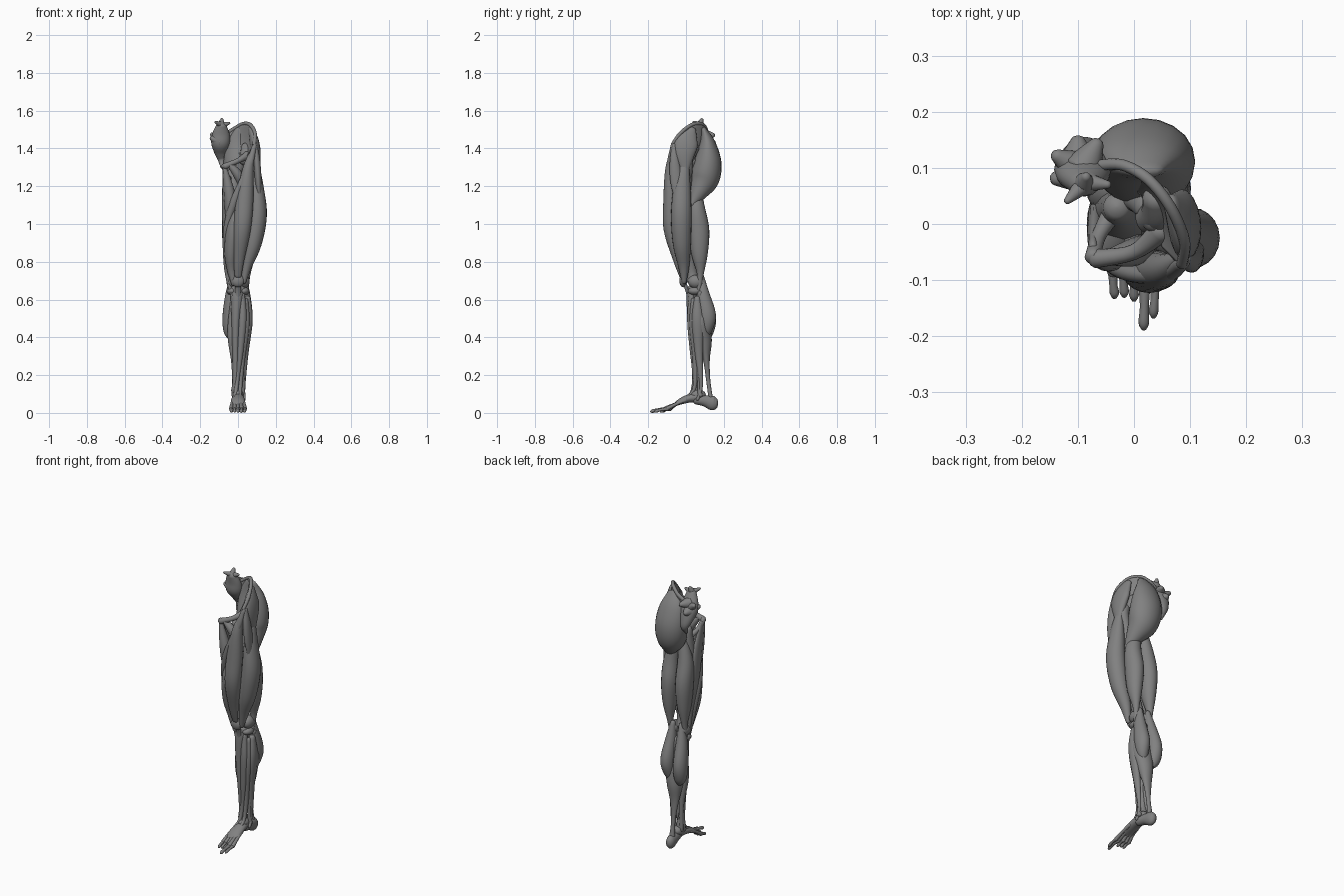
import bpy, bmesh
from math import sin, cos, pi
from mathutils import Vector

X, Y, Z = Vector((1, 0, 0)), Vector((0, 1, 0)), Vector((0, 0, 1))
grey = bpy.data.materials.new("dark_grey")
grey.diffuse_color = (.22, .22, .22, 1)


def finish(name, bm):
    bmesh.ops.recalc_face_normals(bm, faces=bm.faces)
    me = bpy.data.meshes.new(name)
    bm.to_mesh(me)
    bm.free()
    me.materials.append(grey)
    for p in me.polygons:
        p.use_smooth = True
    ob = bpy.data.objects.new(name, me)
    bpy.context.collection.objects.link(ob)
    return ob


def spline(pts, sub=5):
    """Catmull-Rom through tuples of any length."""
    p = [pts[0]] + list(pts) + [pts[-1]]
    out = []
    for i in range(1, len(p) - 2):
        for s in range(sub):
            t = s / sub
            out.append([0.5 * (2 * b + (c - a) * t + (2 * a - 5 * b + 4 * c - d) * t * t
                        + (3 * b - a - 3 * c + d) * t ** 3)
                        for a, b, c, d in zip(p[i - 1], p[i], p[i + 1], p[i + 2])])
    return out + [list(pts[-1])]


def loft(name, pts, ref=X, n=20):
    """Elliptical tube; r1 lies along ref, r2 across it, with rounded ends."""
    q = spline([p if len(p) == 5 else (*p, p[3]) for p in pts])
    c = [Vector(a[:3]) for a in q]
    bm, rings = bmesh.new(), []

    def ring(o, t, r1, r2):
        u = (ref - t * ref.dot(t)).normalized()
        w = t.cross(u)
        rings.append([bm.verts.new(o + u * r1 * cos(2 * pi * k / n) + w * r2 * sin(2 * pi * k / n))
                      for k in range(n)])
    last = len(q) - 1
    for i, a in enumerate(q):
        t = (c[min(i + 1, last)] - c[max(i - 1, 0)]).normalized()
        r1, r2 = max(a[3], .003), max(a[4], .003)
        m = min(r1, r2) * .6
        if i == 0:
            for f, d in ((.1, 1), (.7, .7)):
                ring(c[i] - t * m * d, t, r1 * f, r2 * f)
        ring(c[i], t, r1, r2)
        if i == last:
            for f, d in ((.7, .7), (.1, 1)):
                ring(c[i] + t * m * d, t, r1 * f, r2 * f)
    for a, b in zip(rings, rings[1:]):
        for k in range(n):
            bm.faces.new((a[k], a[(k + 1) % n], b[(k + 1) % n], b[k]))
    bm.faces.new(rings[0])
    bm.faces.new(rings[-1])
    return finish(name, bm)


def sheet(name, top, mid, low, thick):
    """Curved plate between three splines, thickened."""
    rows = list(zip(*[spline(r) for r in (top, mid, low)]))
    bm = bmesh.new()
    grid = [[bm.verts.new(v) for v in spline(r, 4)] for r in rows]
    for a, b in zip(grid, grid[1:]):
        for k in range(len(a) - 1):
            bm.faces.new((a[k], a[k + 1], b[k + 1], b[k]))
    ob = finish(name, bm)
    mod = ob.modifiers.new("thickness", 'SOLIDIFY')
    mod.thickness, mod.offset = thick, 0


def ball(name, loc, size):
    bm = bmesh.new()
    bmesh.ops.create_uvsphere(bm, u_segments=20, v_segments=12, radius=1)
    for v in bm.verts:
        v.co = Vector([a * b + o for a, b, o in zip(v.co, size, loc)])
    return finish(name, bm)


# Pelvis: hip blade with crest, socket, pubic ring
crest = [(-.06, .105, 1.48), (-.02, .105, 1.505), (.025, .08, 1.53), (.065, .03, 1.525), (.09, -.03, 1.48), (.085, -.072, 1.42)]
sheet("hip_blade", crest,
      [(-.06, .1, 1.43), (-.015, .095, 1.44), (.025, .075, 1.44), (.058, .03, 1.44), (.075, -.02, 1.42), (.075, -.06, 1.395)],
      [(-.055, .1, 1.38), (-.01, .08, 1.38), (.02, .05, 1.36), (.035, .03, 1.35), (.045, -.0, 1.35), (.055, -.04, 1.36)], .014)
loft("hip_crest", [(*p, .01) for p in crest], Z, 12)
loft("hip_socket", [(.04, .05, 1.41, .025), (.045, .02, 1.37, .033), (.03, .01, 1.33, .03)])
loft("pubic_bar", [(.05, -.01, 1.365, .022), (.0, -.05, 1.335, .014), (-.07, -.062, 1.305, .017)], Z)
loft("sit_bone_ring", [(-.073, -.06, 1.31, .015), (-.062, -.02, 1.26, .013), (-.03, .03, 1.23, .02),
                       (.0, .045, 1.28, .022), (.03, .03, 1.34, .028)], X)

# Sacrum with its knobbly processes
loft("sacrum", [(-.088, .07, 1.525, .026, .022), (-.09, .085, 1.48, .045, .03), (-.092, .1, 1.43, .05, .04),
                (-.09, .125, 1.38, .036, .028), (-.085, .135, 1.34, .022, .018), (-.085, .115, 1.3, .008)])
for i, (a, b, r) in enumerate([((-.09, .07, 1.525), (-.12, .04, 1.54), .01), ((-.09, .07, 1.52), (-.085, .085, 1.555), .013),
                               ((-.09, .075, 1.52), (-.045, .07, 1.535), .011), ((-.1, .1, 1.45), (-.14, .123, 1.475), .018),
                               ((-.1, .09, 1.44), (-.142, .08, 1.455), .02), ((-.1, .11, 1.43), (-.1, .15, 1.43), .022),
                               ((-.09, .1, 1.47), (-.065, .145, 1.47), .02)]):
    mid = [(p + q) / 2 for p, q in zip(a, b)]
    loft(f"sacrum_process_{i}", [(*a, r * 1.7), (*mid, r * 1.2), (*b, r * .6)], Vector((.3, .5, .8)), 12)

# Buttock and outer hip
loft("buttock", [(.02, .093, 1.505, .03, .012), (.012, .113, 1.43, .072, .042), (.015, .116, 1.33, .091, .072),
                 (.025, .1, 1.24, .084, .076), (.05, .068, 1.17, .05, .05), (.075, .03, 1.1, .015)])
loft("outer_hip", [(.065, .035, 1.505, .012, .02), (.085, .005, 1.44, .025, .06), (.094, -.008, 1.37, .026, .055),
                   (.1, -.005, 1.28, .014, .02)])
loft("hip_strap", [(.09, -.06, 1.42, .012, .014), (.1, -.06, 1.33, .018, .026), (.108, -.05, 1.22, .017, .032),
                   (.115, -.03, 1.1, .01, .02)])

# Thigh bone and front thigh
loft("thigh_bone", [(.03, .01, 1.37, .025), (.08, .01, 1.33, .028), (.05, 0, 1.2, .03),
                    (.03, .0, .95, .035), (.0, .03, .75, .03), (0, .04, .7, .045, .035)])
loft("front_thigh", [(.085, -.06, 1.4, .01), (.055, -.08, 1.3, .028, .028), (.035, -.083, 1.12, .046, .037),
                     (.022, -.08, .97, .045, .038), (.005, -.048, .81, .028, .02), (0, -.025, .72, .017, .009)])
loft("outer_thigh", [(.097, -.005, 1.33, .013, .02), (.1, -.02, 1.2, .035, .044), (.104, -.025, 1.05, .049, .054),
                     (.08, -.022, .9, .046, .048), (.048, -.012, .78, .027, .03), (.03, -.01, .69, .012)])
loft("inner_front_thigh", [(.02, -.045, 1.2, .02), (-.015, -.05, 1.0, .042), (-.036, -.028, .86, .036, .042),
                           (-.034, -.01, .76, .025, .028), (-.022, -.01, .68, .012)])
loft("strap_thigh", [(.088, -.068, 1.42, .012), (.05, -.092, 1.28, .02, .015), (-.02, -.08, 1.12, .021, .018),
                     (-.06, -.035, .97, .018, .024), (-.062, .02, .8, .015, .02), (-.047, .03, .68, .01),
                     (-.02, .018, .59, .008)])

# Inner thigh
loft("groin_upper", [(-.05, -.06, 1.32, .012), (0, -.05, 1.26, .025), (.03, -.03, 1.18, .015)])
loft("groin_long", [(-.07, -.06, 1.3, .01), (-.045, -.055, 1.16, .03, .03), (-.03, -.035, 1.02, .032), (0, 0, .85, .012)])
loft("inner_strap", [(-.073, -.045, 1.3, .008, .014), (-.068, -.012, 1.15, .016, .038), (-.066, .01, 1.0, .017, .038),
                     (-.063, .035, .85, .012, .022), (-.05, .045, .7, .01), (-.02, .025, .58, .007)])
loft("deep_inner_thigh", [(-.03, .03, 1.28, .025), (-.02, .02, 1.1, .052, .05), (-.03, .02, .95, .042), (-.04, .03, .75, .014)])

# Hamstrings: outer and inner
for side, s, x in (("outer", 1, .016), ("inner", -1, 0)):
    loft(f"{side}_hamstring", [(.01 * s, .05, 1.25, .02), (.035 * s + x, .055, 1.1, .042, .042),
                               (.038 * s + x, .068, .97, .047, .055), (.039 * s + x, .072, .84, .037, .043),
                               (.044 * s + x / 3, .076, .73, .016, .017), (.045 * s, .065, .63, .01)])

# Knee
for side, s in (("outer", 1), ("inner", -1)):
    ball(f"{side}_knee_knob", (.032 * s, .055, .695), (.03, .045, .036))
    ball(f"{side}_shin_knob", (.03 * s, .05, .645), (.03, .04, .022))
ball("kneecap", (0, -.015, .7), (.034, .02, .035))
loft("kneecap_tendon", [(0, -.008, .69, .018, .01), (0, .008, .64, .015, .009), (-.003, .014, .59, .011, .007)])

# Lower leg bones and muscles
loft("shin_bone", [(0, .045, .66, .045, .036), (-.005, .037, .6, .034), (-.012, .035, .45, .021, .024),
                   (-.012, .054, .2, .016, .018), (-.01, .06, .12, .026, .024), (-.022, .06, .09, .014)])
loft("calf_bone", [(.05, .075, .64, .014), (.042, .07, .55, .009), (.035, .065, .35, .009),
                   (.025, .07, .15, .01), (.028, .076, .09, .013)])
loft("front_shin", [(.022, .03, .63, .014), (.025, .028, .5, .022, .022), (.014, .037, .35, .019),
                    (0, .044, .2, .011), (-.012, .032, .11, .01), (-.022, .0, .08, .009)])
loft("outer_shin", [(.05, .06, .61, .016), (.056, .062, .49, .022, .032), (.039, .068, .32, .017, .022),
                    (.03, .08, .14, .009), (.033, .06, .07, .008)])
loft("toe_lifter", [(.04, .04, .6, .013), (.042, .04, .47, .02, .022), (.022, .05, .28, .015), (.012, .044, .13, .01),
                    (.012, .0, .082, .007)])
loft("deep_calf", [(-.02, .06, .58, .022), (-.035, .06, .42, .021, .024), (-.02, .07, .25, .014), (-.024, .075, .1, .009)])
loft("flat_calf", [(0, .08, .64, .03, .02), (.012, .08, .5, .062, .042), (.005, .095, .38, .046, .042),
                   (0, .108, .28, .026, .018), (0, .118, .17, .012, .011), (0, .132, .07, .017, .012)])
loft("inner_calf", [(-.026, .08, .73, .013), (-.036, .09, .63, .03, .034), (-.044, .112, .51, .038, .047),
                    (-.041, .112, .43, .034, .035), (-.03, .105, .39, .015)])
loft("outer_calf", [(.028, .08, .73, .013), (.034, .09, .63, .03, .034), (.039, .112, .52, .038, .046),
                    (.034, .11, .45, .031, .034), (.022, .105, .4, .012)])

# Foot: heel, ankle block, metatarsals and toes
loft("heel", [(0, .158, .05, .02, .03), (0, .14, .052, .025, .038), (.003, .1, .064, .025, .03), (.008, .05, .07, .024, .024)])
ball("ankle_block", (-.001, .06, .095), (.03, .045, .03))
loft("midfoot", [(0, .06, .082, .028, .026), (0, .015, .076, .034, .022), (0, -.03, .06, .037, .016), (0, -.06, .042, .036, .008)])
tips = [-.13, -.128, -.135, -.186, -.165]
for i, tip in enumerate(tips):
    s = i - 2
    r = .0095 if i == 3 else .0085
    x1, x2 = s * .0185, s * .0175
    knuckle = tip * .4 - .03
    loft(f"metatarsal_{i}", [(s * .013, .0, .068, r * 1.2), (s * .016, -.045, .05, r), (x1, knuckle - .005, .022, r * 1.3)], X, 12)
    loft(f"toe_{i}", [(x1, knuckle, .021, r * 1.2), (x1, (knuckle + tip) / 2, .017, r * .85),
                      (x2, tip * .94, .01, r), (x2, tip, .006, r * .6)], X, 12)
